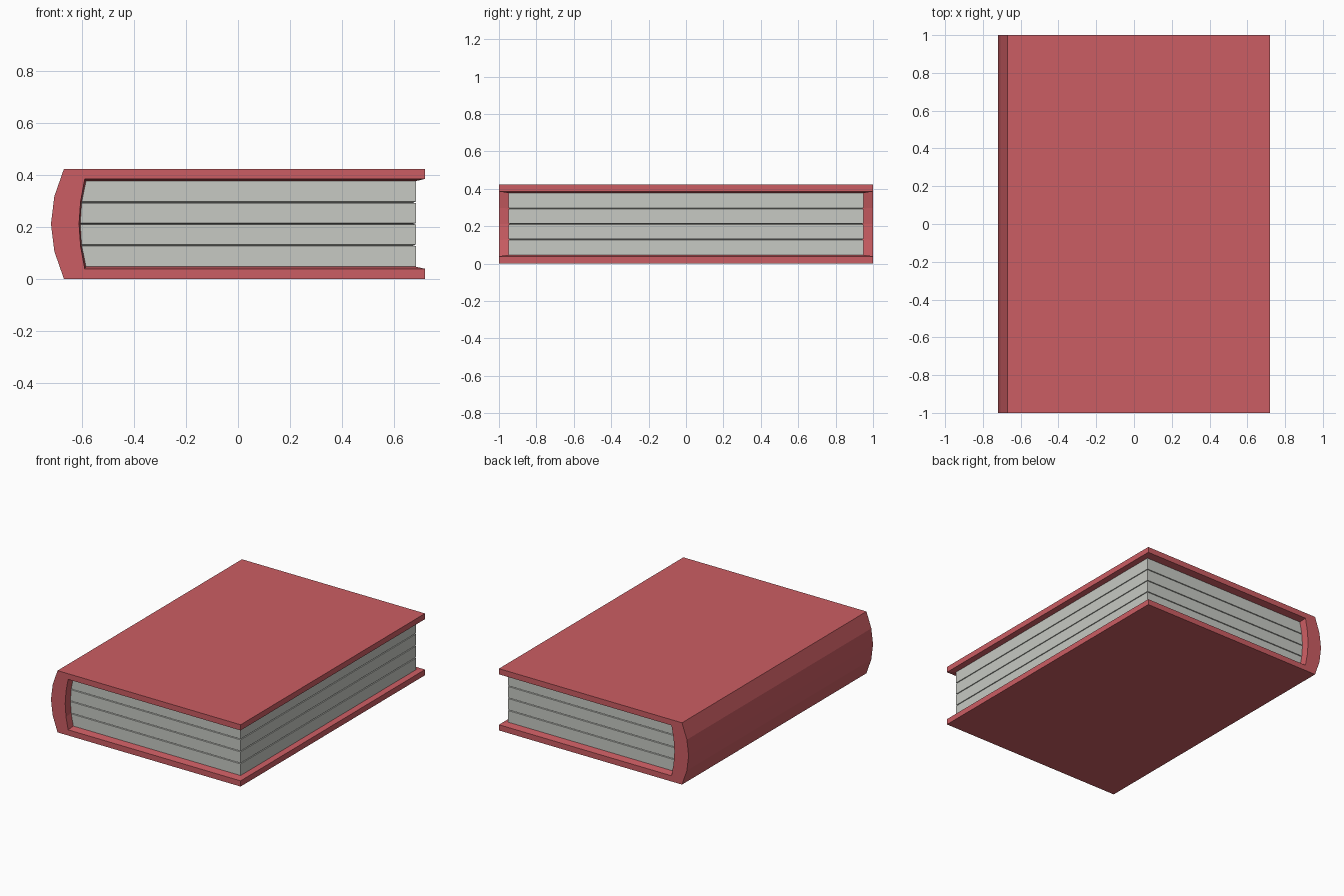
import bpy
import bmesh

if "Cube" in bpy.data.objects:
    bpy.data.objects.remove(bpy.data.objects["Cube"], do_unlink=True)


def material(name, rgb):
    mat = bpy.data.materials.new(name)
    mat.use_nodes = True
    color = (*rgb, 1)
    mat.diffuse_color = color
    mat.node_tree.nodes["Principled BSDF"].inputs["Base Color"].default_value = color
    return mat


def finish(bm, name, mat):
    bmesh.ops.recalc_face_normals(bm, faces=bm.faces)
    mesh = bpy.data.meshes.new(name)
    bm.to_mesh(mesh)
    bm.free()
    mesh.materials.append(mat)
    obj = bpy.data.objects.new(name, mesh)
    bpy.context.collection.objects.link(obj)
    return obj


HEIGHT = 0.424
MID = HEIGHT / 2


def profile(end_x, corner_x, quarter_x, middle_x, low):
    """C-shaped section: lower end, five spine points, upper end."""
    half = MID - low
    xs = (end_x, corner_x, quarter_x, middle_x, quarter_x, corner_x, end_x)
    steps = (-1, -1, -0.5, 0, 0.5, 1, 1)
    return [(x, MID + half * s) for x, s in zip(xs, steps)]


outer = profile(0.72, -0.67, -0.707, -0.72, 0)
inner = profile(0.72, -0.59, -0.606, -0.612, 0.039)
seat = profile(0.685, -0.585, -0.602, -0.607, 0.047)
PAGE_Y = 0.95

# Cover: boards and rounded spine, with insides sloping towards the pages
bm = bmesh.new()
rings = [[bm.verts.new((x, y, z)) for x, z in section]
         for section, y in ((outer, 1), (outer, -1), (inner, -1),
                            (seat, -PAGE_Y), (seat, PAGE_Y), (inner, 1))]
for i, a in enumerate(rings):
    b = rings[(i + 1) % len(rings)]
    for j in range(len(a) - 1):
        bm.faces.new((a[j], a[j + 1], b[j + 1], b[j]))
for end in (0, -1):
    ob, of, inf, sf, sb, inb = [r[end] for r in rings]
    bm.faces.new((ob, of, inf, inb))
    bm.faces.new((inf, sf, sb, inb))
finish(bm, "cover", material("cover red", (0.6, 0.11, 0.125)))

# Page block: four bundles parted by fine grooves, rounded at the spine
GAP, DEPTH = 0.003, 0.012
spine = seat[1:-1]
levels = [(*spine[0], 0)]
for x, z in spine[1:-1]:
    levels += [(x, z - GAP, 0), (x, z, DEPTH), (x, z + GAP, 0)]
levels.append((*spine[-1], 0))

bm = bmesh.new()
loops = []
for x, z, d in levels:
    y, fore = PAGE_Y - d, seat[0][0] - d
    loops.append([bm.verts.new(p) for p in
                  ((x, -y, z), (fore, -y, z), (fore, y, z), (x, y, z))])
for a, b in zip(loops, loops[1:]):
    for j in range(4):
        k = (j + 1) % 4
        bm.faces.new((a[j], a[k], b[k], b[j]))
bm.faces.new(loops[0])
bm.faces.new(loops[-1])
finish(bm, "pages", material("paper grey", (0.57, 0.585, 0.546)))
